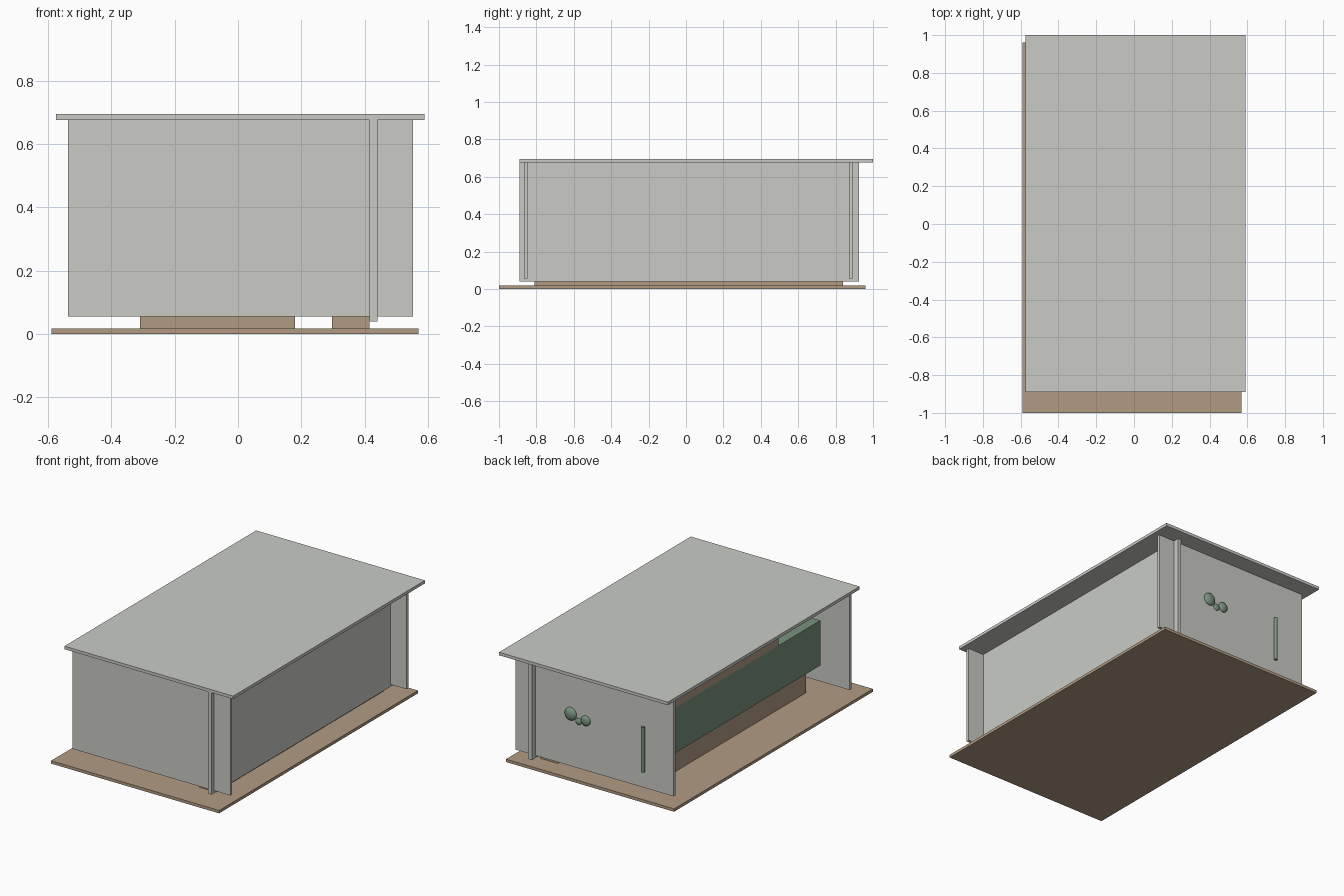
import bpy
from math import radians

cube = bpy.data.objects.get("Cube")
if cube:
    bpy.data.objects.remove(cube, do_unlink=True)


def material(name, srgb):
    color = [(c / 255) ** 2.2 for c in srgb] + [1]
    mat = bpy.data.materials.new(name)
    mat.use_nodes = True
    mat.diffuse_color = color
    mat.node_tree.nodes["Principled BSDF"].inputs["Base Color"].default_value = color
    return mat


grey = material("pale grey", (200, 202, 196))
brown = material("wood brown", (176, 154, 130))
green = material("sage green", (120, 145, 124))


def finish(name, mat):
    obj = bpy.context.object
    obj.name = name
    obj.data.materials.append(mat)
    return obj


def box(name, mat, x, y, z):
    """Box from (low, high) limits on each axis."""
    limits = (x, y, z)
    bpy.ops.mesh.primitive_cube_add(size=1, location=[(a + b) / 2 for a, b in limits])
    bpy.context.object.scale = [b - a for a, b in limits]
    bpy.ops.object.transform_apply(location=False, rotation=False, scale=True)
    return finish(name, mat)


# Shell: floor, roof, end walls and the long wall that pokes through them
box("floor", brown, (-0.59, 0.57), (-1, 0.96), (0, 0.018))
box("roof", grey, (-0.575, 0.59), (-0.89, 1), (0.676, 0.695))
for name, y in (("front_wall", -0.865), ("back_wall", 0.872)):
    box(name, grey, (-0.537, 0.553), (y, y + 0.018), (0.055, 0.676))
box("long_wall", grey, (0.416, 0.441), (-0.89, 0.926), (0.04, 0.676))

# Counter behind the open side, on a recessed plinth
box("counter_plinth", brown, (-0.31, 0.18), (-0.74, 0.77), (0.018, 0.175))
box("counter_body", green, (-0.36, 0.23), (-0.81, 0.84), (0.175, 0.456))
box("counter_box", brown, (-0.36, 0.18), (-0.40, 0.77), (0.456, 0.55))

# Cabinet against the long wall
box("wall_cabinet", brown, (0.297, 0.416), (-0.81, 0.84), (0.018, 0.45))

# Flattened knobs on the back wall
for name, x, z, r in (("large_knob", 0.171, 0.382, 0.04),
                      ("medium_knob", 0.068, 0.365, 0.032),
                      ("small_knob", 0.117, 0.347, 0.021)):
    bpy.ops.mesh.primitive_uv_sphere_add(segments=24, ring_count=12, radius=r,
                                         location=(x, 0.892, z))
    bpy.context.object.scale.y = 0.5
    bpy.ops.object.transform_apply(location=False, rotation=False, scale=True)
    finish(name, green)
    bpy.ops.object.shade_smooth()

# Upright pull handle on the back wall
bpy.ops.mesh.primitive_cylinder_add(vertices=16, radius=0.011, depth=0.28,
                                    location=(-0.331, 0.897, 0.297))
finish("door_handle", green)
bpy.ops.object.shade_smooth_by_angle(angle=radians(30))
